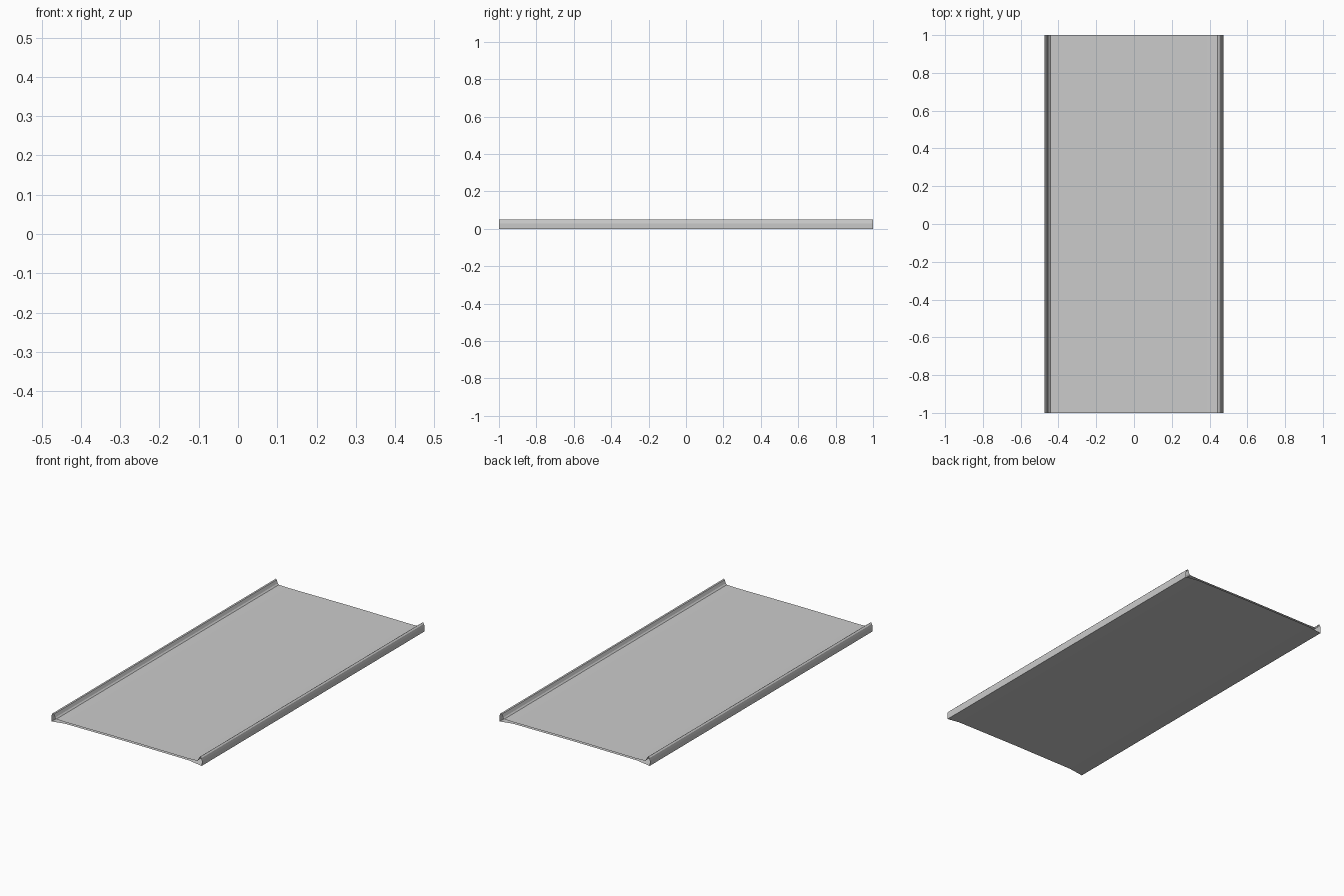
import bpy, bmesh

if "Cube" in bpy.data.objects:
    bpy.data.objects.remove(bpy.data.objects["Cube"])

# Right half of the cross-section (x, z): underside, kerb outer side, kerb top, deck
half = [(0.0, 0.012), (0.39, 0.010), (0.472, 0.0), (0.473, 0.028), (0.470, 0.043),
        (0.463, 0.05), (0.457, 0.046), (0.450, 0.028), (0.443, 0.021),
        (0.39, 0.019), (0.0, 0.021)]
profile = half + [(-x, z) for x, z in reversed(half[1:-1])]

# Hollow shell swept along y, open at both ends
bm = bmesh.new()
front = [bm.verts.new((x, -1, z)) for x, z in profile]
back = [bm.verts.new((x, 1, z)) for x, z in profile]
n = len(profile)
for i in range(n):
    j = (i + 1) % n
    bm.faces.new((front[i], back[i], back[j], front[j]))
bmesh.ops.recalc_face_normals(bm, faces=bm.faces)

mesh = bpy.data.meshes.new("kerbed_deck")
bm.to_mesh(mesh)
bm.free()
deck = bpy.data.objects.new("kerbed_deck", mesh)
bpy.context.collection.objects.link(deck)
